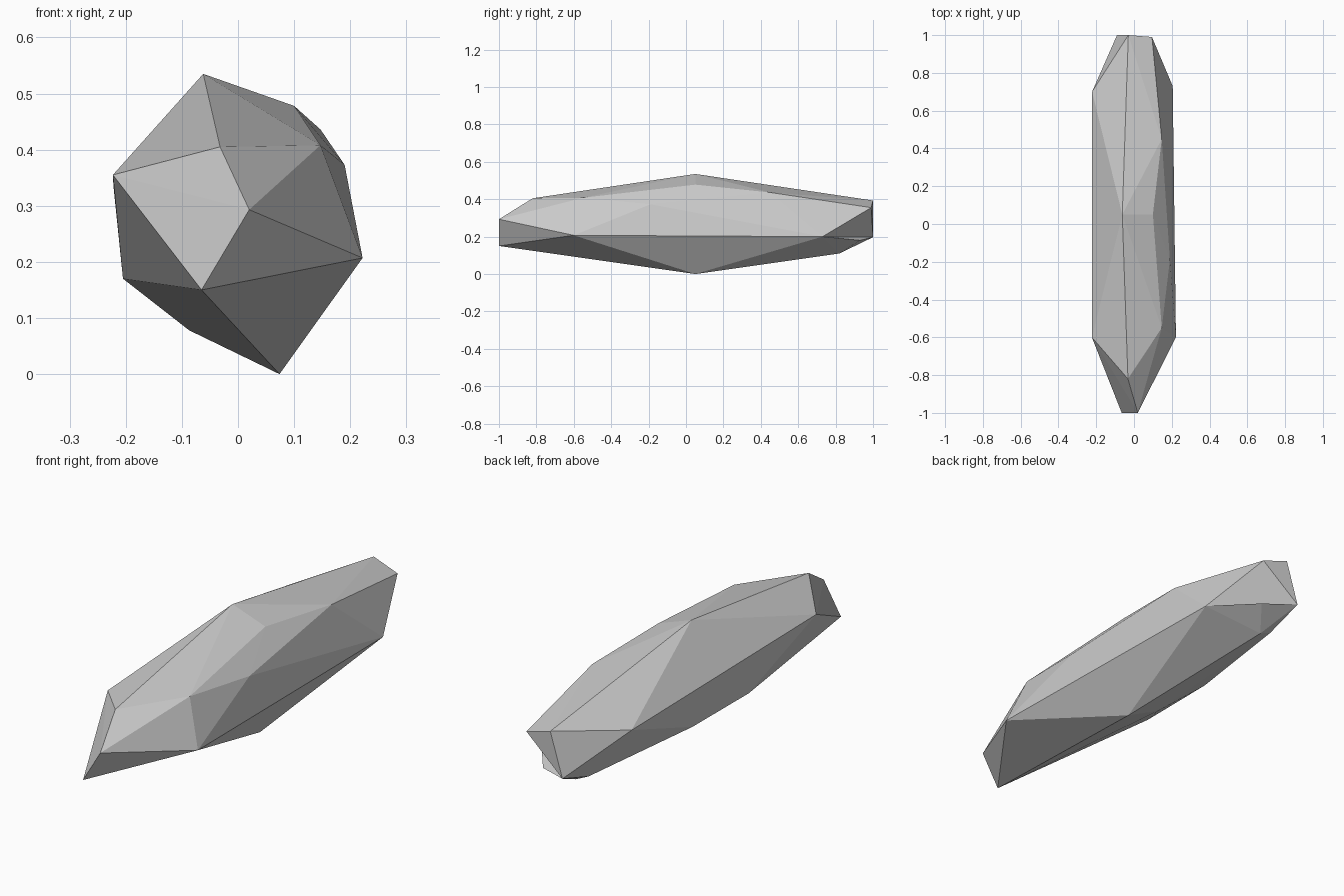
import bpy
import bmesh

if "Cube" in bpy.data.objects:
    bpy.data.objects.remove(bpy.data.objects["Cube"])

# Corner points of the faceted stone, in bands from the front tip to the back tip
front_tip = [(0.02, -1.0, 0.293), (-0.065, -1.0, 0.15), (-0.032, -0.82, 0.405)]
front_band = [(-0.223, -0.6, 0.355), (0.222, -0.6, 0.207), (0.147, -0.55, 0.408)]
waist = [
    (-0.062, 0.05, 0.535), (0.10, 0.05, 0.478),    # crest
    (0.19, -0.19, 0.373), (0.147, 0.45, 0.436),    # right shoulder
    (-0.205, -0.15, 0.17), (-0.20, 0.24, 0.168),   # left flank
    (0.074, 0.05, 0.0), (-0.087, 0.06, 0.078),     # keel
]
back_band = [(0.205, 0.73, 0.20), (-0.222, 0.70, 0.335),
             (-0.03, 0.82, 0.11), (-0.09, 0.815, 0.137)]
back_tip = [(0.095, 0.99, 0.355), (-0.03, 1.0, 0.393),
            (-0.09, 1.0, 0.197), (0.055, 0.93, 0.18)]

# Wrap the points in a closed faceted skin
bm = bmesh.new()
for p in front_tip + front_band + waist + back_band + back_tip:
    bm.verts.new(p)
hull = bmesh.ops.convex_hull(bm, input=bm.verts[:])
loose = [v for v in bm.verts if not v.link_faces]
bmesh.ops.delete(bm, geom=loose, context='VERTS')


def corner(p):
    return min(bm.verts, key=lambda v: sum((a - b) ** 2 for a, b in zip(v.co, p)))


# Small notch under the back tip: turn the edge so the lower chip stands out
edge = bm.edges.get((corner(back_tip[0]), corner(back_tip[3])))
if edge and {v for f in edge.link_faces for v in f.verts} >= {
        corner(back_band[0]), corner(back_tip[2])}:
    bmesh.ops.rotate_edges(bm, edges=[edge], use_ccw=False)
bmesh.ops.recalc_face_normals(bm, faces=bm.faces[:])

mesh = bpy.data.meshes.new("faceted_stone")
bm.to_mesh(mesh)
bm.free()

# Single stone grey, flat facets
grey = bpy.data.materials.new("stone_grey")
grey.diffuse_color = (0.6, 0.6, 0.6, 1.0)
grey.use_nodes = True
grey.node_tree.nodes["Principled BSDF"].inputs["Base Color"].default_value = grey.diffuse_color
mesh.materials.append(grey)
stone = bpy.data.objects.new("faceted_stone", mesh)
bpy.context.collection.objects.link(stone)
